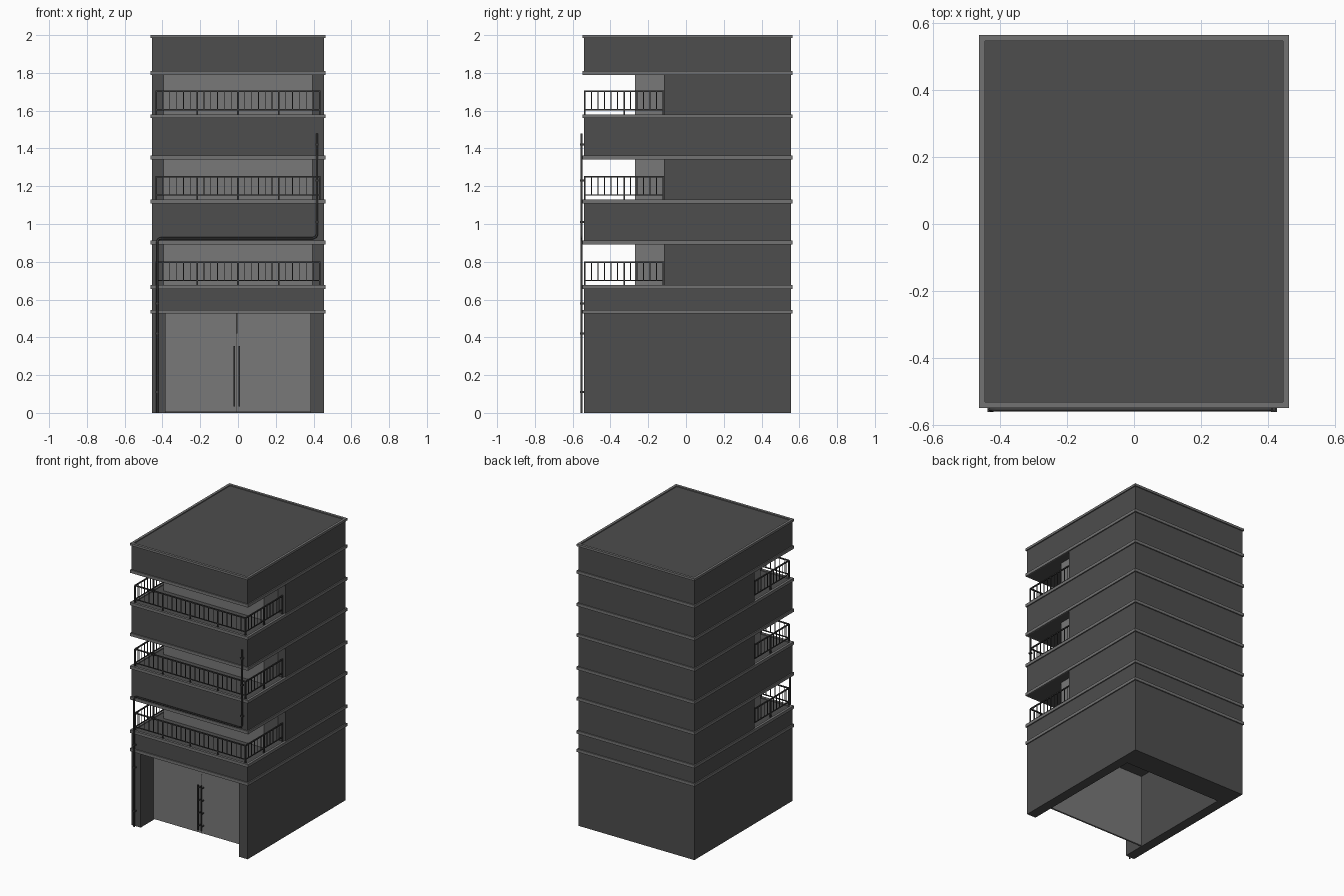
import bpy
import bmesh
from mathutils import Vector, Matrix

cube = bpy.data.objects.get("Cube")
if cube:
    bpy.data.objects.remove(cube, do_unlink=True)


def material(name, value):
    m = bpy.data.materials.new(name)
    m.use_nodes = True
    color = (value, value, value, 1)
    m.diffuse_color = color
    m.node_tree.nodes["Principled BSDF"].inputs["Base Color"].default_value = color
    return m


WALL = material("dark concrete", 0.075)
TRIM = material("trim grey", 0.17)
PANEL = material("light panel", 0.19)
METAL = material("dark metal", 0.045)


def boxes(name, mat, spans):
    """One object from boxes, each given as (x0, x1, y0, y1, z0, z1)."""
    bm = bmesh.new()
    for x0, x1, y0, y1, z0, z1 in spans:
        size = Matrix.Diagonal((x1 - x0, y1 - y0, z1 - z0, 1))
        mid = Vector((x0 + x1, y0 + y1, z0 + z1)) / 2
        bmesh.ops.create_cube(bm, size=1, matrix=Matrix.Translation(mid) @ size)
    mesh = bpy.data.meshes.new(name)
    bm.to_mesh(mesh)
    bm.free()
    mesh.materials.append(mat)
    ob = bpy.data.objects.new(name, mesh)
    bpy.context.collection.objects.link(ob)
    return ob


def tube(name, points, radius):
    curve = bpy.data.curves.new(name, "CURVE")
    curve.dimensions = "3D"
    curve.bevel_depth = radius
    curve.bevel_resolution = 2
    curve.use_fill_caps = True
    spline = curve.splines.new("POLY")
    spline.points.add(len(points) - 1)
    for p, co in zip(spline.points, points):
        p.co = (*co, 1)
    curve.materials.append(METAL)
    ob = bpy.data.objects.new(name, curve)
    bpy.context.collection.objects.link(ob)
    return ob


# Main plan sizes
W, FRONT, BACK = 0.455, -0.541, 0.556
LIP, RIM = 0.008, 0.018
NOTCH, CORE_Y, CORE_X = -0.117, -0.27, 0.395
DOOR_X, DOOR_Y, HOLLOW_BACK = 0.385, -0.395, 0.39
BANDS = [(0.525, 0.676), (0.891, 1.13), (1.342, 1.581), (1.79, 2.0)]


def rim(name, z0, z1):
    """Trim frame around the whole plan."""
    x, y0, y1 = W + LIP, FRONT - LIP, BACK + LIP
    boxes(name, TRIM, [
        (-x, x, y0, y0 + RIM, z0, z1), (-x, x, y1 - RIM, y1, z0, z1),
        (-x, -x + RIM, y0 + RIM, y1 - RIM, z0, z1),
        (x - RIM, x, y0 + RIM, y1 - RIM, z0, z1)])


# Ground floor: open underneath, side walls ending as front pillars
ground = BANDS[0][0]
boxes("ground_walls", WALL, [
    (-W, -DOOR_X, FRONT, BACK, 0, ground),
    (DOOR_X, W, FRONT, BACK, 0, ground),
    (-DOOR_X, DOOR_X, HOLLOW_BACK, BACK, 0, ground)])

# Double door and its pull handles
SEAM = -0.006
boxes("door_leaves", PANEL, [
    (-DOOR_X, SEAM - 0.001, DOOR_Y, DOOR_Y + 0.012, 0.006, ground),
    (SEAM + 0.001, DOOR_X, DOOR_Y, DOOR_Y + 0.012, 0.006, ground)])
boxes("door_seam", METAL, [
    (SEAM - 0.002, SEAM + 0.002, DOOR_Y - 0.004, DOOR_Y + 0.006, 0.006, 0.42)])
pulls = []
for side in (-1, 1):
    x = SEAM + side * 0.013
    pulls.append((x - 0.004, x + 0.004, DOOR_Y - 0.03, DOOR_Y - 0.022, 0.035, 0.355))
    for i in range(4):
        z = 0.06 + i * 0.09
        pulls.append((x - 0.003, x + 0.003, DOOR_Y - 0.022, DOOR_Y, z, z + 0.006))
boxes("door_handles", METAL, pulls)

# Solid bands between storeys, with trim at both edges
for i, (z0, z1) in enumerate(BANDS):
    roof = i == len(BANDS) - 1
    boxes(f"band_{i + 1}", WALL, [(-W, W, FRONT, BACK, z0, z1 - 0.007)])
    rim(f"lower_trim_{i + 1}", z0, z0 + 0.021)
    rim("roof_trim" if roof else f"upper_trim_{i + 1}", z1 - (0.016 if roof else 0.021), z1)


def railing(name, z):
    """Posts, balusters and rails on the three open sides."""
    rx, ry, step = 0.433, -0.535, 12
    parts = []

    def upright(x, y, post):
        r = 0.004 if post else 0.002
        z0, z1 = (z - 0.007, z + 0.122) if post else (z + 0.022, z + 0.118)
        parts.append((x - r, x + r, y - r, y + r, z0, z1))

    for i in range(2 * step + 1):
        upright(-rx + 2 * rx * i / (2 * step), ry, i % 6 == 0)
    for side in (-rx, rx):
        for i in range(1, step + 1):
            upright(side, ry + (NOTCH - 0.004 - ry) * i / step, i % 6 == 0)
    for h, r in ((0.024, 0.003), (0.121, 0.004)):
        parts.append((-rx, rx, ry - r, ry + r, z + h - r, z + h + r))
        for side in (-rx, rx):
            parts.append((side - r, side + r, ry, NOTCH, z + h - r, z + h + r))
    boxes(name, METAL, parts)


# Balcony storeys: rear block, lighter room core and railing
for i in range(3):
    z0, z1 = BANDS[i][1] - 0.007, BANDS[i + 1][0]
    boxes(f"storey_block_{i + 1}", WALL, [(-W, W, NOTCH, BACK, z0, z1)])
    boxes(f"balcony_room_{i + 1}", PANEL, [(-CORE_X, CORE_X, CORE_Y, NOTCH, z0, z1)])
    railing(f"balcony_railing_{i + 1}", BANDS[i][1])

# Drain pipe across the front, with chamfered bends
PX0, PX1, PY, PZ, BEND = -0.428, 0.418, -0.553, 0.925, 0.02
tube("drain_pipe", [
    (PX0, PY, 0), (PX0, PY, PZ - BEND), (PX0 + 0.006, PY, PZ - 0.006),
    (PX0 + BEND, PY, PZ), (PX1 - BEND, PY, PZ), (PX1 - 0.006, PY, PZ + 0.006),
    (PX1, PY, PZ + BEND), (PX1, PY, 1.48)], 0.006)

# Pipe clamps
clamps = [(PX0, z) for z in (0.11, 0.42, 0.58)] + [(PX1, z) for z in (1.01, 1.23, 1.42)]
boxes("pipe_clamps", METAL, [
    (x - 0.009, x + 0.009, PY - 0.008, FRONT, z - 0.005, z + 0.005) for x, z in clamps])
